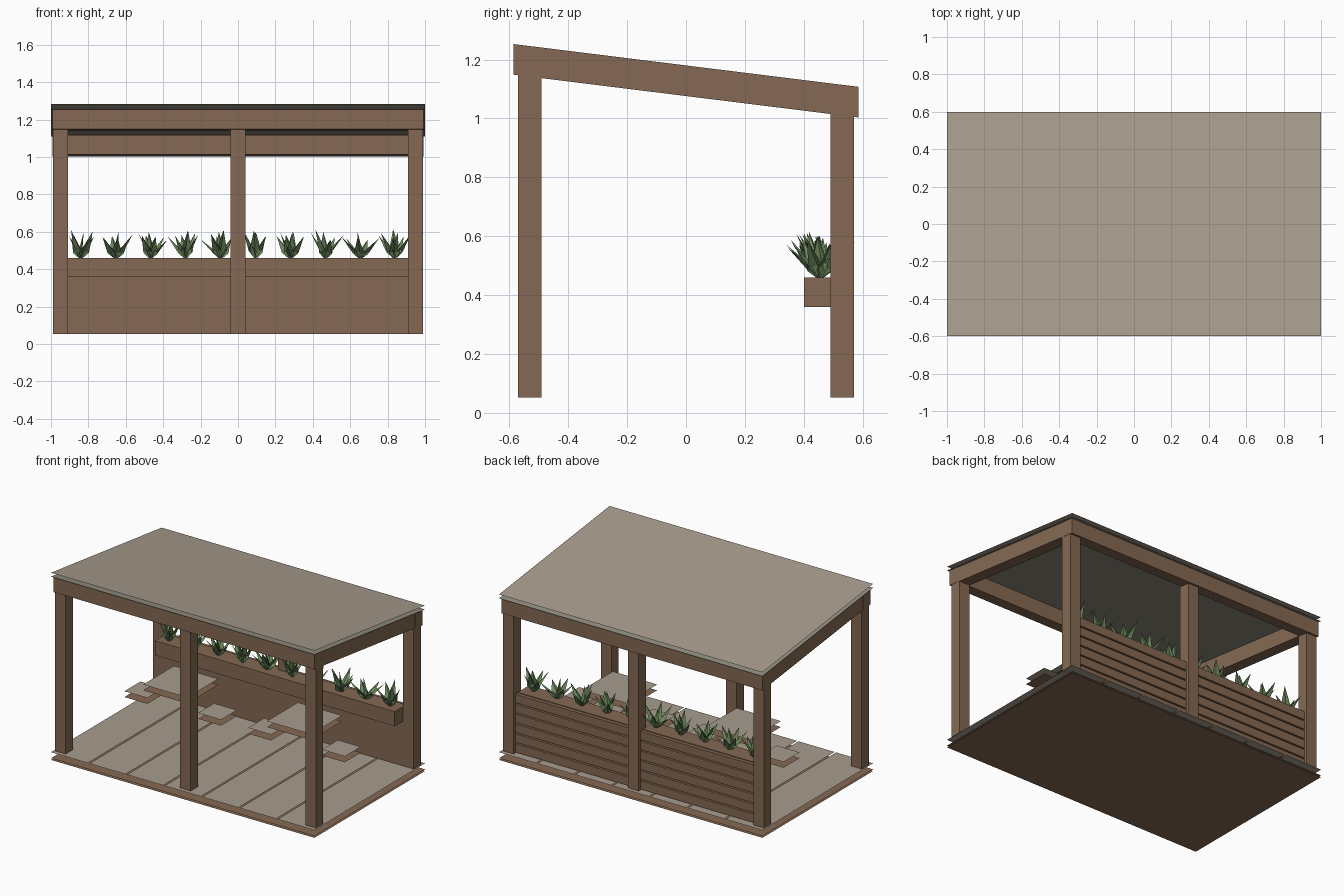
import bpy, bmesh, math, random
from mathutils import Vector, Matrix

random.seed(4)
cube = bpy.data.objects.get("Cube")
if cube:
    bpy.data.objects.remove(cube, do_unlink=True)


def material(name, rgb):
    m = bpy.data.materials.new(name)
    lin = [((c / 255 + 0.055) / 1.055) ** 2.4 for c in rgb] + [1.0]
    m.diffuse_color = lin
    m.use_nodes = True
    m.node_tree.nodes["Principled BSDF"].inputs["Base Color"].default_value = lin
    return m


wood = material("brown wood", (133, 105, 83))
pale = material("pale weathered board", (169, 157, 143))
grey = material("grey roof lining", (146, 142, 129))
green = material("leaf green", (108, 136, 92))

SLOPE = -0.124


def finish(bm, name, mat):
    mesh = bpy.data.meshes.new(name)
    bm.to_mesh(mesh)
    bm.free()
    mesh.materials.append(mat)
    ob = bpy.data.objects.new(name, mesh)
    bpy.context.collection.objects.link(ob)
    return ob


def box(name, x, y, z, mat=wood, slope=0.0):
    """Box from (min, max) pairs; slope shears it along y."""
    bm = bmesh.new()
    bmesh.ops.create_cube(bm, size=1)
    for v in bm.verts:
        v.co = Vector([lo + (c + 0.5) * (hi - lo)
                       for c, (lo, hi) in zip(v.co, (x, y, z))])
        v.co.z += slope * v.co.y
    return finish(bm, name, mat)


def sheet(name, x, y, z, mat, slope=0.0, down=False):
    """Single flat sheet, optionally sloping and facing down."""
    bm = bmesh.new()
    pts = [(x[0], y[0]), (x[1], y[0]), (x[1], y[1]), (x[0], y[1])]
    face = bm.faces.new([bm.verts.new((px, py, z + slope * py)) for px, py in pts])
    if down:
        face.normal_flip()
    return finish(bm, name, mat)


def around(c, half):
    return (c - half, c + half)


# Deck: brown base with pale planks above it
EDGE_X, EDGE_Y, DECK = 1.0, 0.6, 0.053
sheet("deck_underside", (-EDGE_X, EDGE_X), (-EDGE_Y, EDGE_Y), 0, wood, down=True)
sheet("deck_base", (-EDGE_X, EDGE_X), (-EDGE_Y, EDGE_Y), 0.012, wood)
PLANKS = 7
pitch = 2 * EDGE_X / PLANKS
for i in range(PLANKS):
    left = -EDGE_X + i * pitch
    gap0 = 0.006 if i else 0
    gap1 = 0.006 if i < PLANKS - 1 else 0
    sheet(f"deck_plank_{i + 1}", (left + gap0, left + pitch - gap1),
          (-EDGE_Y, EDGE_Y), DECK, pale)

# Posts
for row, y, top in (("front", -0.53, 1.16), ("back", 0.53, 1.02)):
    for side, x in (("right", -0.95), ("middle", 0), ("left", 0.95)):
        box(f"{row}_{side}_post", around(x, 0.04), around(y, 0.04), (DECK, top))

# Sloping roof frame
BEAM_LOW, BEAM_TOP = 1.076, 1.18
for side, x in (("right", -0.95), ("left", 0.95)):
    box(f"{side}_rafter", around(x, 0.04), (-0.5, 0.5), (BEAM_LOW, BEAM_TOP), slope=SLOPE)
for row, y in (("front", -0.543), ("back", 0.543)):
    box(f"{row}_beam", (-0.992, 0.992), around(y, 0.043), (BEAM_LOW, BEAM_TOP), slope=SLOPE)

# Roof sheets
sheet("roof_top", (-EDGE_X, EDGE_X), (-EDGE_Y, EDGE_Y), 1.21, pale, SLOPE)
sheet("roof_lining", (-EDGE_X, EDGE_X), (-EDGE_Y, EDGE_Y), 1.183, grey, SLOPE, down=True)

# Slatted back wall and planter
WALL_TOP, SLATS = 0.46, 6
rise = (WALL_TOP - DECK) / SLATS
for side, x in (("right", (-0.91, -0.04)), ("left", (0.04, 0.91))):
    box(f"{side}_wall_panel", x, (0.49, 0.525), (DECK, WALL_TOP))
    for i in range(SLATS):
        z = DECK + i * rise
        box(f"{side}_wall_slat_{i + 1}", x, (0.525, 0.55), (z + 0.005, z + rise - 0.005))
box("planter", (-0.91, 0.91), (0.4, 0.49), (0.36, WALL_TOP))


# Spiky plants made of folded blades
def blade(bm, base, heading, tilt, length, width):
    pts = [(0, 0, 0), (-width, 0, 0.3 * length), (0, 0, length),
           (width, 0, 0.3 * length), (0, 0.5 * width, 0.3 * length)]
    turn = Matrix.Rotation(heading, 3, "Z") @ Matrix.Rotation(tilt, 3, "X")
    v = [bm.verts.new(base + turn @ Vector(p)) for p in pts]
    for tri in ((0, 4, 1), (1, 4, 2), (0, 3, 4), (4, 3, 2)):
        bm.faces.new([v[k] for k in tri])


PLANTS, BLADES = 10, 6
for i in range(PLANTS):
    bm = bmesh.new()
    base = Vector((-0.84 + i * 1.68 / (PLANTS - 1), 0.455, 0.45))
    spin = random.uniform(0, math.tau)
    blade(bm, base, spin, 0.1, 0.15, 0.034)
    for k in range(BLADES):
        blade(bm, base, spin + k * math.tau / BLADES + random.uniform(-0.2, 0.2),
              random.uniform(0.35, 0.8), random.uniform(0.14, 0.18), 0.03)
    finish(bm, f"plant_{i + 1}", green)


# Tables and stools, each a pale top over a brown underside
def seat_top(name, x, y, z, half):
    sheet(name + "_top", around(x, half), around(y, half), z, pale)
    sheet(name + "_underside", around(x, half), around(y, half), z - 0.04, wood, down=True)


for side, x in (("right", -0.47), ("left", 0.47)):
    seat_top(f"{side}_table", x, 0.05, 0.43, 0.168)
    for end, dx in (("outer", math.copysign(0.28, x)), ("inner", -math.copysign(0.28, x))):
        seat_top(f"{side}_{end}_stool", x + dx, 0.05, 0.3, 0.087)
